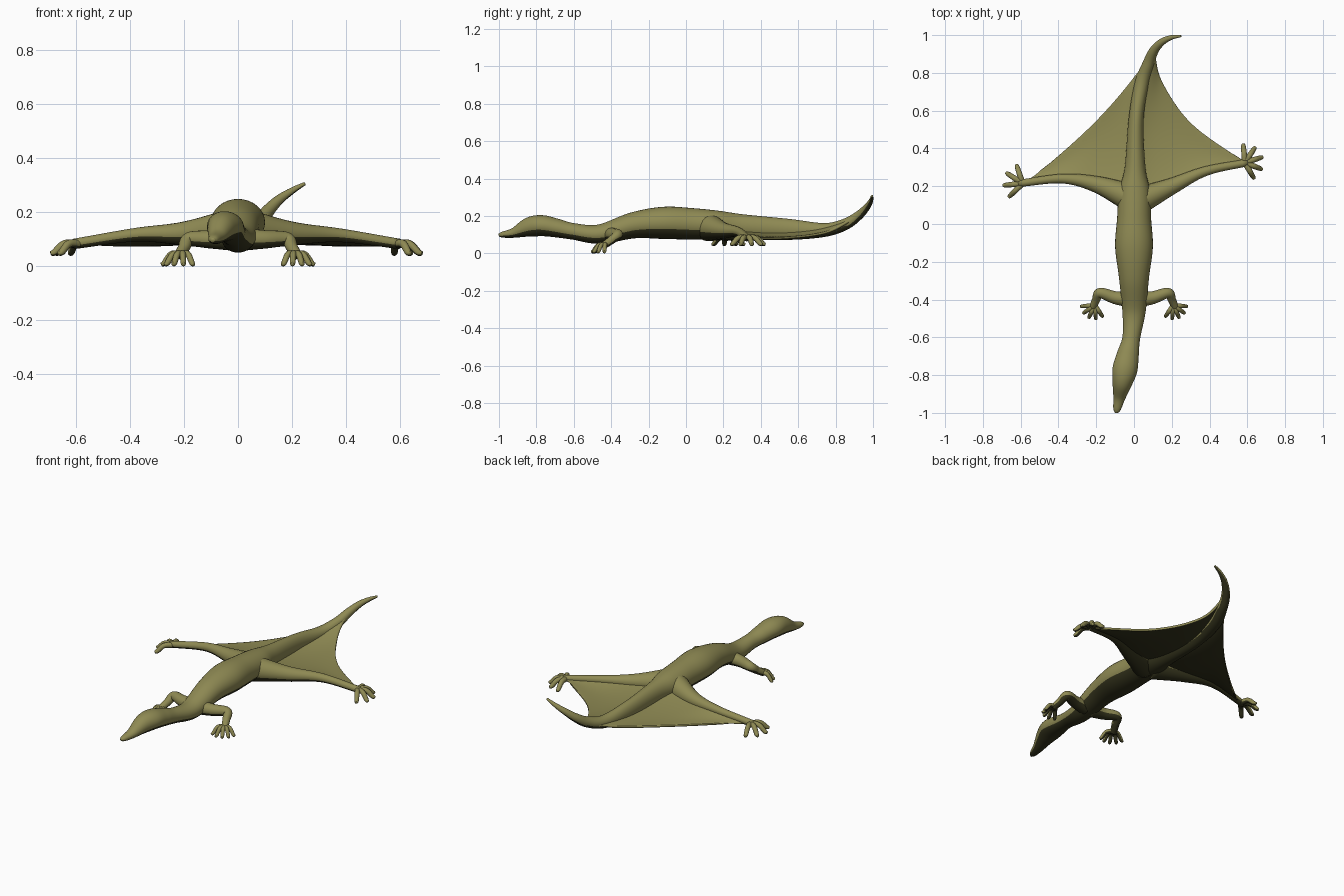
import bpy
import math
from mathutils import Vector

default_cube = bpy.data.objects.get("Cube")
if default_cube:
    bpy.data.objects.remove(default_cube, do_unlink=True)


def make_material(name, colour):
    material = bpy.data.materials.new(name)
    material.use_nodes = True
    material.diffuse_color = colour
    material.node_tree.nodes["Principled BSDF"].inputs["Base Color"].default_value = colour
    return material


skin = make_material("olive_skin", (0.275, 0.255, 0.088, 1))
belly = make_material("dark_underside", (0.035, 0.034, 0.012, 1))


def smooth_path(points, steps=8):
    """Smooth spline through tuples of any length."""
    knots = [Vector(point) for point in points]
    knots = [knots[0] * 2 - knots[1]] + knots + [knots[-1] * 2 - knots[-2]]
    path = []
    for before, start, end, after in zip(knots, knots[1:], knots[2:], knots[3:]):
        for step in range(steps):
            t = step / steps
            bend_in = (end - before) / 2
            bend_out = (after - start) / 2
            ease = t * t * (3 - 2 * t)
            path.append(start.lerp(end, ease) + bend_in * t * (1 - t) ** 2
                        - bend_out * t * t * (1 - t))
    return path + [knots[-2]]


def make_object(name, verts, faces):
    """Smooth mesh with dark skin on every face that looks down."""
    mesh = bpy.data.meshes.new(name)
    mesh.from_pydata(verts, [], faces)
    mesh.materials.append(skin)
    mesh.materials.append(belly)
    for face in mesh.polygons:
        face.material_index = int(face.normal.z < -0.4)
    mesh.shade_smooth()
    obj = bpy.data.objects.new(name, mesh)
    bpy.context.collection.objects.link(obj)
    return obj


def tube(name, stations, sides=20):
    """Closed elliptical tube; stations are x, y, z, half width, half height."""
    path = smooth_path(stations)
    centres = [Vector(station[:3]) for station in path]
    last = len(path) - 1
    verts, faces = [], []
    for i, station in enumerate(path):
        along = (centres[min(i + 1, last)] - centres[max(i - 1, 0)]).normalized()
        side = along.cross(Vector((0, 0, 1))).normalized()
        up = side.cross(along)
        for k in range(sides):
            angle = math.tau * k / sides
            verts.append(centres[i] + side * math.cos(angle) * station[3]
                         + up * math.sin(angle) * station[4])
    for i in range(last):
        for k in range(sides):
            here, beside = i * sides + k, i * sides + (k + 1) % sides
            faces.append((here, here + sides, beside + sides, beside))
    faces.append(tuple(range(sides)))
    faces.append(tuple(reversed(range(last * sides, len(verts)))))
    make_object(name, verts, faces)


def taper(joints, thick, thin, power):
    """Give joints a round section that thins from first to last."""
    stations = []
    for i, joint in enumerate(joints):
        left_over = 1 - i / (len(joints) - 1)
        radius = thin + (thick - thin) * left_over ** power
        stations.append((*joint, radius, radius))
    return stations


def toes(name, root, first_angle, last_angle, count, reach, drop, radius):
    """Fan of slender arched toes around one root."""
    root = Vector(root)
    for n in range(count):
        angle = math.radians(first_angle + (last_angle - first_angle) * n / (count - 1))
        tip = root + Vector((math.cos(angle) * reach, math.sin(angle) * reach, -drop))
        knuckle = root.lerp(tip, 0.5) + Vector((0, 0, drop / 2))
        bend = root.lerp(tip, 0.85)
        tube(f"{name}_{n + 1}", taper([root, knuckle, bend, tip], radius, radius / 2, 0.5), 12)


# Head, neck and trunk: y, z, half width, half height; the neck bends to one side
trunk = [
    (-1, 0.097, 0.008, 0.008),
    (-0.98, 0.1, 0.02, 0.016),
    (-0.92, 0.11, 0.032, 0.027),
    (-0.84, 0.14, 0.053, 0.052),
    (-0.77, 0.148, 0.066, 0.056),
    (-0.69, 0.135, 0.058, 0.05),
    (-0.6, 0.117, 0.047, 0.044),
    (-0.46, 0.103, 0.062, 0.052),
    (-0.28, 0.15, 0.08, 0.07),
    (-0.12, 0.163, 0.1, 0.086),
    (0.03, 0.158, 0.09, 0.084),
    (0.17, 0.151, 0.083, 0.077),
    (0.3, 0.142, 0.055, 0.067),
    (0.55, 0.128, 0.04, 0.056)]
body = [(-0.2 * max(0, -y - 0.53) + 0.02 * max(0, y), y, z, width, height)
        for y, z, width, height in trunk]

# Tail tip curling up and to the left
tail = [(0.04, 0.74, 0.125), (0.077, 0.85, 0.155), (0.107, 0.92, 0.2),
        (0.15, 0.965, 0.245), (0.2, 0.988, 0.28), (0.248, 0.995, 0.307)]
tube("body", body + taper(tail, 0.037, 0.006, 1), 32)

# Hind legs, held wide, the left one further back
hind_legs = {
    "right": [(-0.02, 0.14, 0.14), (-0.2, 0.21, 0.122), (-0.38, 0.24, 0.117), (-0.61, 0.215, 0.083)],
    "left": [(0.02, 0.12, 0.14), (0.2, 0.2, 0.122), (0.38, 0.28, 0.115), (0.6, 0.325, 0.083)]}
for side, joints in hind_legs.items():
    tube(side + "_hind_leg", taper(joints, 0.075, 0.019, 2))
toes("right_hind_toe", (-0.59, 0.215, 0.083), 108, 225, 4, 0.105, 0.035, 0.016)
toes("left_hind_toe", (0.587, 0.325, 0.083), 95, -60, 5, 0.1, 0.035, 0.016)

# Short front legs with spread toes
for side, sign in (("right", -1), ("left", 1)):
    joints = [(0.02, -0.4, 0.1), (0.1, -0.39, 0.1), (0.18, -0.365, 0.1),
              (0.2, -0.4, 0.07), (0.218, -0.44, 0.042)]
    tube(side + "_front_leg", taper([(sign * x, y, z) for x, y, z in joints], 0.042, 0.019, 1.5))
    toes(side + "_front_toe", (sign * 0.208, -0.43, 0.045),
         -90 + sign * 85, -90 - sign * 35, 5, 0.077, 0.038, 0.013)

# Skin membranes stretched between the tail and the hind legs
rear_edges = {
    "right": [(0.107, 0.925, 0.2), (0.01, 0.785, 0.12), (-0.23, 0.515, 0.083), (-0.57, 0.21, 0.08)],
    "left": [(0.107, 0.92, 0.2), (0.145, 0.76, 0.115), (0.3, 0.535, 0.083), (0.57, 0.335, 0.08)]}
rows = 24
low = 0.082
for side, edge in rear_edges.items():
    verts, faces = [], []
    rear_path = smooth_path(edge)
    for i, (front, rear) in enumerate(zip(smooth_path(hind_legs[side]), rear_path)):
        inner = (1 - i / len(rear_path)) ** 3
        for k in range(rows + 1):
            t = k / rows
            point = front.lerp(rear, t)
            # Follow the curve of the tail along the inner border
            point.x -= 0.2 * t * (1 - t) * inner
            # Dip between leg and rear edge, rising toward the tail
            point.z = low + (front.z - low) * (1 - t) ** 4 + (rear.z - low) * t ** 4
            from_tail = abs(point.x - 0.07 * max(0, point.y - 0.5))
            point.z += 0.03 * math.exp(-from_tail / 0.05) * (1 - t ** 4)
            verts.append(point)
    stride = rows + 1
    for start in range(0, len(verts) - stride, stride):
        for here in range(start, start + rows):
            quad = (here, here + 1, here + stride + 1, here + stride)
            faces.append(quad if side == "right" else quad[::-1])
    membrane = make_object(side + "_membrane", verts, faces)
    thickness = membrane.modifiers.new("thickness", "SOLIDIFY")
    thickness.thickness = 0.012
    thickness.offset = 0
    thickness.material_offset = 1
